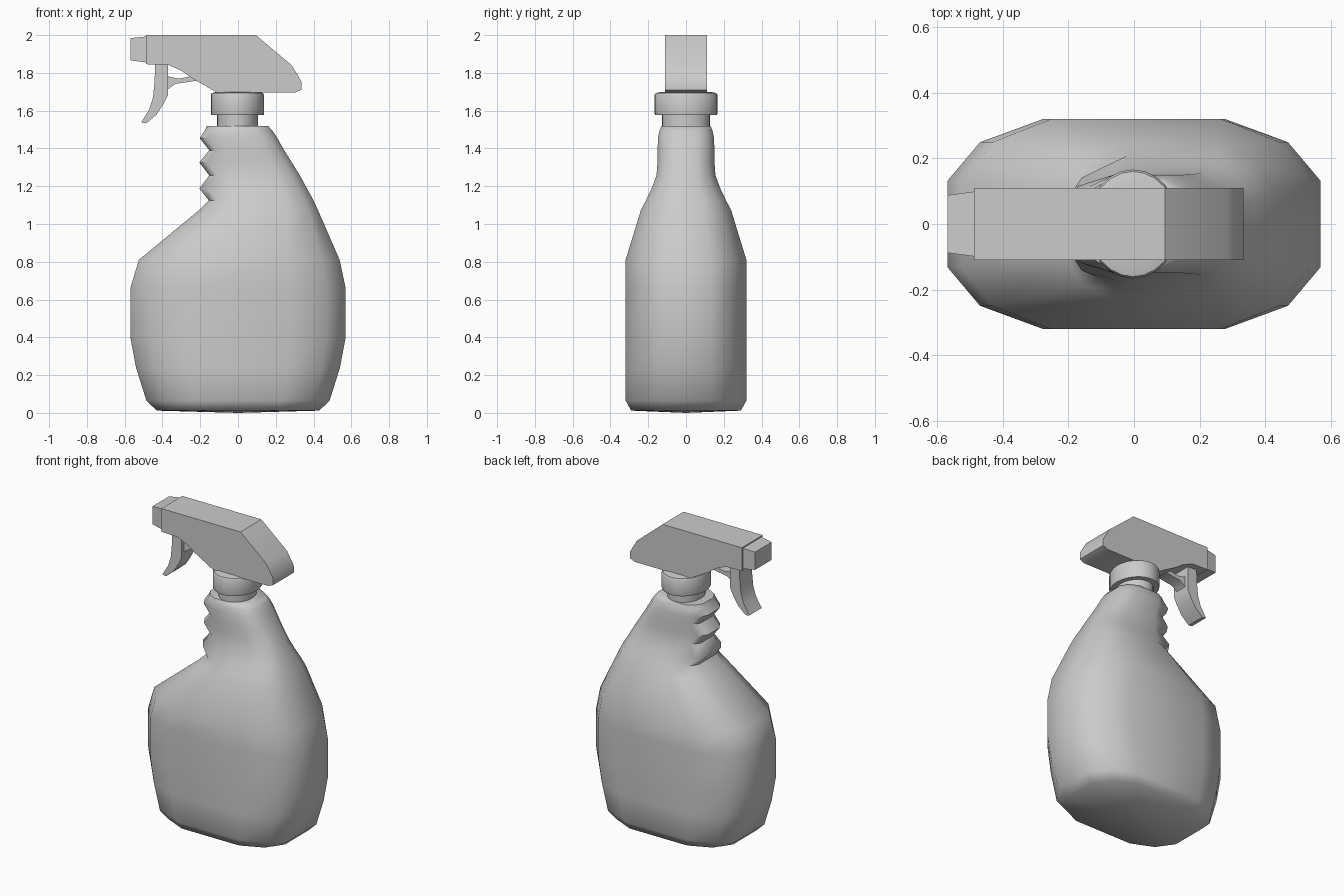
import bpy, bmesh, math

if "Cube" in bpy.data.objects:
    bpy.data.objects.remove(bpy.data.objects["Cube"])


def finish(name, bm, angle=30):
    bmesh.ops.recalc_face_normals(bm, faces=bm.faces[:])
    me = bpy.data.meshes.new(name)
    bm.to_mesh(me)
    bm.free()
    ob = bpy.data.objects.new(name, me)
    bpy.context.collection.objects.link(ob)
    bpy.ops.object.select_all(action='DESELECT')
    ob.select_set(True)
    bpy.context.view_layer.objects.active = ob
    bpy.ops.object.shade_smooth_by_angle(angle=math.radians(angle))
    return ob


def loft(name, rings, angle=30, bottom_z=None):
    """Skin equal-length closed rings and cap both ends."""
    bm = bmesh.new()
    rows = [[bm.verts.new(p) for p in r] for r in rings]
    n = len(rows[0])
    for a, b in zip(rows, rows[1:]):
        for i in range(n):
            j = (i + 1) % n
            bm.faces.new((a[i], a[j], b[j], b[i]))
    if bottom_z is None:
        bm.faces.new(rows[0])
    else:
        c = bm.verts.new((0, 0, bottom_z))
        for i in range(n):
            bm.faces.new((c, rows[0][i], rows[0][(i + 1) % n]))
    bm.faces.new(rows[-1])
    return finish(name, bm, angle)


def slab(name, outline, half_width, angle=30):
    """Side outline (x, z) given thickness along y."""
    return loft(name, [[(x, y, z) for x, z in outline]
                       for y in (-half_width, half_width)], angle)


def turned(name, profile, n=24, x0=-0.003, stretch=1.18):
    """Oval stack of (radius, z) rings."""
    ang = [2 * math.pi * i / n for i in range(n)]
    return loft(name, [[(x0 + r * math.cos(a), r * stretch * math.sin(a), z)
                        for a in ang] for r, z in profile], 35)


# Bottle body: twelve-sided rings (z, left x, right x, half depth, grip offset)
quarter = [(1, 0.41), (0.825, 0.78), (0.49, 1)]
unit = (quarter + [(-x, y) for x, y in reversed(quarter)]
        + [(-x, -y) for x, y in quarter]
        + [(x, -y) for x, y in reversed(quarter)])
sections = [
    (0.012, -0.43, 0.43, 0.29, 0), (0.065, -0.485, 0.485, 0.32, 0),
    (0.24, -0.54, 0.54, 0.32, 0), (0.40, -0.57, 0.57, 0.32, 0),
    (0.66, -0.57, 0.57, 0.32, 0), (0.81, -0.525, 0.538, 0.32, 0),
    (1.07, -0.21, 0.425, 0.24, 0), (1.125, -0.155, 0.40, 0.212, 0),
    (1.188, -0.155, 0.365, 0.182, 0.05), (1.257, -0.152, 0.328, 0.156, 0),
    (1.326, -0.155, 0.285, 0.151, 0.05), (1.39, -0.152, 0.245, 0.15, 0),
    (1.455, -0.16, 0.208, 0.149, 0.043), (1.495, -0.175, 0.182, 0.14, 0),
    (1.52, -0.165, 0.158, 0.13, 0)]
rings = []
for z, xl, xr, d, grip in sections:
    c, h = (xl + xr) / 2, (xr - xl) / 2
    # finger ridges push out only the front of the neck
    rings.append([(c + h * u - (grip if u < -0.7 else 0), d * v, z)
                  for u, v in unit])
loft("bottle_body", rings, 65, bottom_z=0.0)

# Neck and screw collar
turned("bottle_neck", [(0.108, 1.50), (0.108, 1.60)])
turned("screw_collar", [(0.139, 1.577), (0.141, 1.585), (0.141, 1.683),
                        (0.136, 1.693), (0.11, 1.70)])

# Spray head housing
slab("spray_head", [(-0.488, 2.0), (0.095, 2.0), (0.285, 1.84), (0.335, 1.755),
                    (0.335, 1.71), (0.30, 1.695), (-0.11, 1.695),
                    (-0.24, 1.77), (-0.30, 1.812), (-0.37, 1.842),
                    (-0.488, 1.846)], 0.11, 35)

# Tapered nozzle
loft("nozzle", [[(x, -w, zl), (x, w, zl), (x, w, zh), (x, -w, zh)]
                for x, w, zl, zh in ((-0.57, 0.088, 1.866, 1.984),
                                     (-0.48, 0.10, 1.855, 1.993))])

# Trigger lever and its push rod
slab("trigger", [(-0.438, 1.86), (-0.37, 1.86), (-0.37, 1.685), (-0.395, 1.635),
                 (-0.43, 1.58), (-0.485, 1.533), (-0.512, 1.538),
                 (-0.47, 1.607), (-0.45, 1.67), (-0.442, 1.75)], 0.065)
slab("push_rod", [(-0.38, 1.792), (-0.36, 1.778), (-0.31, 1.77), (-0.25, 1.782),
                  (-0.20, 1.795), (-0.18, 1.765), (-0.23, 1.757),
                  (-0.33, 1.742), (-0.36, 1.722), (-0.38, 1.705)], 0.04)
